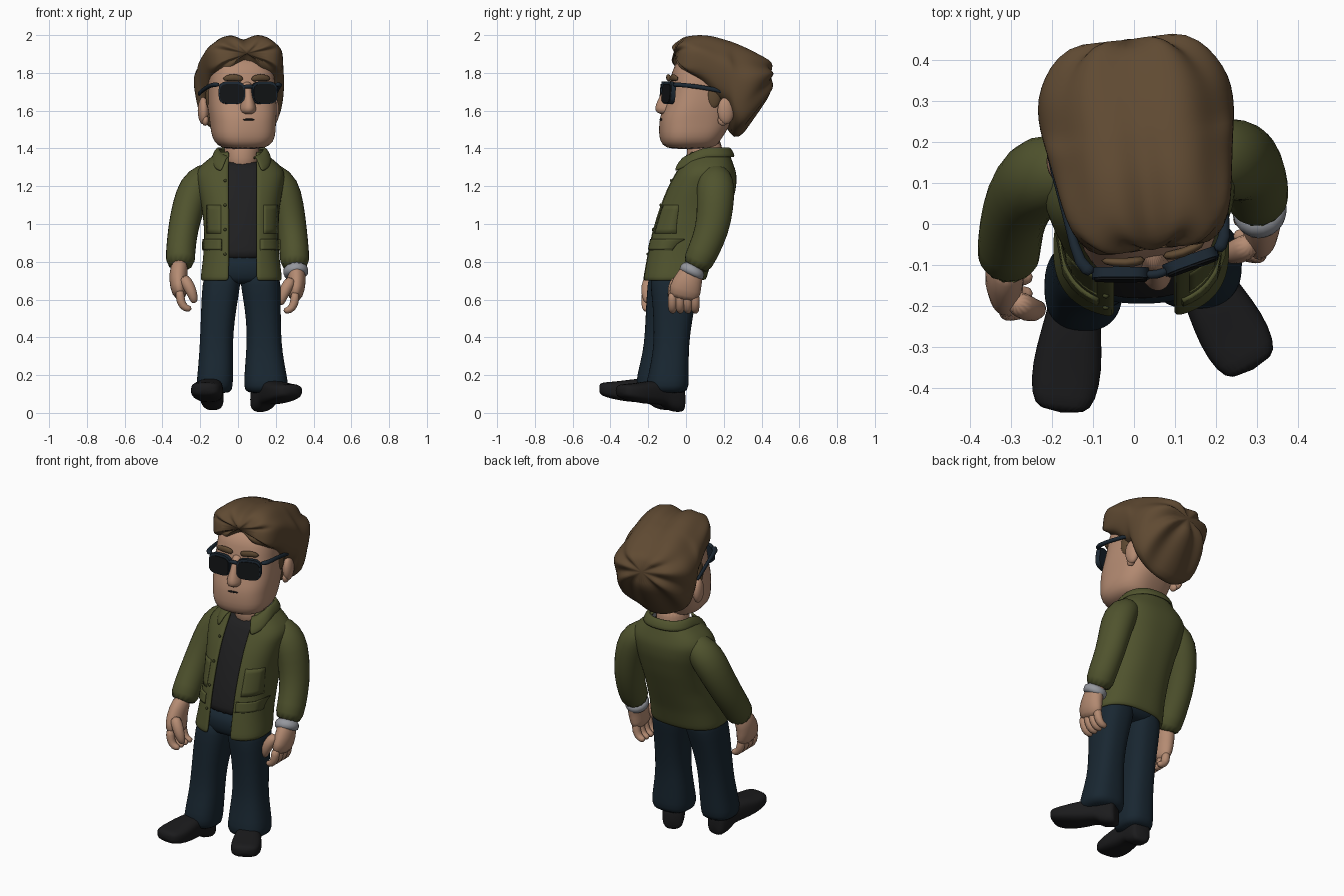
import bpy, bmesh
from math import sin, cos, asin, pi, copysign, exp, radians
from mathutils import Vector, Matrix

cube = bpy.data.objects.get("Cube")
if cube:
    bpy.data.objects.remove(cube)


def material(name, r, g, b):
    m = bpy.data.materials.new(name)
    m.use_nodes = True
    m.diffuse_color = (r, g, b, 1)
    m.node_tree.nodes["Principled BSDF"].inputs["Base Color"].default_value = (r, g, b, 1)
    return m


SKIN = material("skin", .46, .26, .17)
HAIR = material("brown hair", .115, .068, .032)
OLIVE = material("olive cloth", .08, .087, .027)
SEAM = material("dark olive", .05, .056, .018)
GREY = material("grey lining", .3, .31, .34)
DENIM = material("dark denim", .0095, .02, .031)
BLACK = material("black shirt", .014, .014, .015)
SHOE = material("black leather", .011, .011, .012)
FRAME = material("navy frame", .012, .022, .034)
LENS = material("dark lens", .006, .007, .008)

# ---------- helpers ----------
SEGS = 28


def power(v, n):
    return copysign(abs(v) ** (2 / n), v)


def hring(z, x0, x1, y0, y1, n=2.5):
    """Horizontal rounded ring from its extents."""
    return [Vector(((x0 + x1) / 2 + (x1 - x0) / 2 * power(sin(a), n),
                    (y0 + y1) / 2 - (y1 - y0) / 2 * power(cos(a), n), z))
            for a in (2 * pi * i / SEGS for i in range(SEGS))]


def vring(y, hw, z0, z1, n=2.5, segs=SEGS):
    """Upright rounded ring facing the front."""
    return [Vector((hw * power(sin(a), n), y, (z0 + z1) / 2 - (z1 - z0) / 2 * power(cos(a), n)))
            for a in (2 * pi * i / segs for i in range(segs))]


def loft(bm, rings, closed=True):
    rows = [[bm.verts.new(p) for p in r] for r in rings]
    k = len(rows[0])
    faces = []
    for lo, hi in zip(rows, rows[1:]):
        for j in range(k if closed else k - 1):
            m = (j + 1) % k
            faces.append(bm.faces.new((lo[j], lo[m], hi[m], hi[j])))
    if closed:
        faces += [bm.faces.new(rows[0][::-1]), bm.faces.new(rows[-1])]
        bmesh.ops.recalc_face_normals(bm, faces=faces)


def rod(bm, pts, radii, ref=(0, 1, 0)):
    """Tube through points with an oval radius at each."""
    pts = [Vector(p) for p in pts]
    rings = []
    for i, p in enumerate(pts):
        t = (pts[min(i + 1, len(pts) - 1)] - pts[max(i - 1, 0)]).normalized()
        u = Vector(ref).cross(t).normalized()
        v = t.cross(u)
        ru, rv = radii[i] if isinstance(radii[i], tuple) else (radii[i], radii[i])
        rings.append([p + u * ru * cos(a) + v * rv * sin(a)
                      for a in (2 * pi * k / 14 for k in range(14))])
    loft(bm, rings)


def finish(name, bm, mat, sub=1, matrix=None, thick=0, inner=None):
    for f in bm.faces:
        f.smooth = True
    for e in bm.edges:
        e.smooth = sub > 0 or e.calc_face_angle(0) < .7
    me = bpy.data.meshes.new(name)
    bm.to_mesh(me)
    bm.free()
    ob = bpy.data.objects.new(name, me)
    bpy.context.collection.objects.link(ob)
    me.materials.append(mat)
    if matrix:
        ob.matrix_world = matrix
    if thick:
        s = ob.modifiers.new("thickness", 'SOLIDIFY')
        s.thickness = thick
        if inner:
            me.materials.append(inner)
            s.material_offset = 1
    if sub:
        ob.modifiers.new("smooth", 'SUBSURF').levels = sub
        ob.modifiers["smooth"].render_levels = sub


def solid(name, mat, rings, **kw):
    bm = bmesh.new()
    loft(bm, rings)
    finish(name, bm, mat, **kw)


def tube(name, mat, pts, radii, ref=(0, 1, 0), **kw):
    bm = bmesh.new()
    rod(bm, pts, radii, ref)
    finish(name, bm, mat, **kw)


def ball(name, mat, loc, size, matrix=None):
    bm = bmesh.new()
    bmesh.ops.create_uvsphere(bm, u_segments=20, v_segments=12, radius=1,
                              matrix=Matrix.Translation(loc) @ Matrix.Diagonal((*size, 1)))
    finish(name, bm, mat, sub=0, matrix=matrix)


# ---------- torso and jacket ----------
TORSO = [(.70, -.20, .235, -.235, .105), (.82, -.185, .22, -.215, .14), (.95, -.178, .213, -.19, .19),
         (1.08, -.19, .22, -.15, .237), (1.2, -.215, .24, -.10, .268), (1.27, -.225, .25, -.06, .268),
         (1.32, -.195, .22, -.03, .25), (1.36, -.13, .16, -.01, .235), (1.39, -.1, .13, .0, .225)]


def extents(z):
    for a, b in zip(TORSO, TORSO[1:]):
        if z <= b[0]:
            f = (z - a[0]) / (b[0] - a[0])
            return [p + (q - p) * f for p, q in zip(a[1:], b[1:])]
    return TORSO[-1][1:]


def on_torso(a, z, off=0):
    x0, x1, y0, y1 = extents(z)
    return Vector(((x0 + x1) / 2 + ((x1 - x0) / 2 + off) * power(sin(a), 2.5),
                   (y0 + y1) / 2 - ((y1 - y0) / 2 + off) * power(cos(a), 2.5), z))


def angle(x, z):
    x0, x1 = extents(z)[:2]
    s = max(-1, min(1, (2 * x - x0 - x1) / (x1 - x0)))
    return copysign(asin(abs(s) ** 1.25), s)


def patch(name, mat, x0, x1, z0, z1, off, thick):
    bm = bmesh.new()
    rows = [z0 + (z1 - z0) * i / 6 for i in range(7)]
    loft(bm, [[on_torso(angle(x0 + (x1 - x0) * k / 5, z), z, off) for k in range(6)] for z in rows],
         closed=False)
    finish(name, bm, mat, sub=0, thick=thick)


bm = bmesh.new()
rings = []
for i in range(18):
    z = .70 + .69 * i / 17
    a0, a1 = angle(.10, z), 2 * pi + angle(-.05, z)
    rings.append([on_torso(a0 + (a1 - a0) * k / 44, z) for k in range(45)])
loft(bm, rings, closed=False)
finish("jacket", bm, OLIVE, thick=.02, inner=GREY)

solid("shirt", BLACK, [[on_torso(2 * pi * k / 32, .8 + .54 * i / 9, -.026) for k in range(32)]
                       for i in range(10)])

# Pockets and buttons
for x, side in ((-.135, "right"), (.165, "left")):
    patch(side + "_pocket_flap", OLIVE, x - .05, x + .05, .865, .92, .009, .012)
    patch(side + "_pocket_seam", SEAM, x - .05, x + .05, .86, .866, .005, .006)
    patch(side + "_chest_pocket", OLIVE, x - .03, x + .045, .95, 1.1, .002, .005)
for i in range(4):
    z = .84 + i * .13
    ball("button_%d" % (i + 1), SEAM, on_torso(angle(-.068, z), z, .001), (.008, .006, .008))

# Folded collar with wide drooping front points
bm = bmesh.new()
rings = []
for grow, drop in ((.042, .055), (.028, .02), (.01, 0), (-.002, .012)):
    r = []
    for k in range(31):
        a = radians(27 + 306 * k / 30)
        front = max(0, cos(a)) ** 1.3
        w = grow * (1 + 1.5 * front)
        r.append(Vector((.018 + (.115 + w) * power(sin(a), 2.3), .112 - (.107 + w) * power(cos(a), 2.3),
                         1.41 - .05 * front - drop * (1 + .75 * front))))
    rings.append(r)
loft(bm, rings, closed=False)
finish("collar", bm, OLIVE, thick=.014)

# ---------- arms and hands ----------
ARMS = {"right": ((-.10, .13, 1.275), (-.17, .13, 1.255), (-.225, .12, 1.195), (-.265, .085, 1.09),
                  (-.292, .03, .97), (-.305, -.05, .85), (-.305, -.10, .765)),
        "left": ((.12, .15, 1.275), (.185, .155, 1.255), (.235, .157, 1.195), (.265, .155, 1.09),
                 (.285, .14, .97), (.30, .09, .85), (.30, .04, .755))}
for side, pts in ARMS.items():
    s = 1 if side == "left" else -1
    tube(side + "_sleeve", OLIVE, pts,
         [.05, (.08, .09), (.097, .105), (.088, .1), (.082, .092), (.079, .084), .082])
    wx, wy, wz = pts[-1]
    bm = bmesh.new()
    rod(bm, [(wx, wy + .02, wz + .04), (wx + s * .012, wy - .02, wz - .03),
             (wx + s * .01, wy - .045, wz - .1), (wx - s * .003, wy - .055, wz - .16)],
        [(.046, .055), (.05, .07), (.048, .09), (.034, .08)])
    for k in range(4):
        y = wy - .112 + k * .04
        rod(bm, [(wx + s * .004, y, wz - .11), (wx, y, wz - .18),
                 (wx - s * .025, y, wz - .213), (wx - s * .06, y + .004, wz - .215)],
            [.025, .025, .022, .015])
    rod(bm, [(wx - s * .01, wy - .085, wz - .04), (wx - s * .05, wy - .11, wz - .1),
             (wx - s * .07, wy - .11, wz - .155), (wx - s * .075, wy - .1, wz - .185)],
        [.033, .033, .025, .015])
    finish(side + "_hand", bm, SKIN)
tube("left_cuff", GREY, [(.302, .05, .78), (.306, .03, .745), (.31, .018, .72)],
     [(.066, .066), (.07, .072), (.064, .068)])

# ---------- legs ----------
solid("hips", DENIM, [hring(.68, -.13, .17, -.17, .04), hring(.71, -.17, .21, -.19, .07),
                      hring(.77, -.175, .21, -.2, .09), hring(.85, -.16, .195, -.18, .12)])
LEGS = {"right": [(.10, -.21, -.035, -.235, -.06), (.14, -.222, -.028, -.265, -.045),
                  (.2, -.215, -.025, -.26, -.04), (.32, -.205, -.026, -.228, -.03),
                  (.42, -.2, -.026, -.218, -.015), (.56, -.195, -.008, -.212, .02),
                  (.68, -.19, .014, -.205, .06), (.78, -.17, .017, -.19, .08)],
        "left": [(.10, .04, .25, -.19, .0), (.14, .032, .268, -.215, .015),
                 (.2, .033, .258, -.2, .015), (.32, .043, .235, -.175, .014),
                 (.42, .048, .228, -.17, .022), (.56, .036, .226, -.175, .045),
                 (.68, .012, .228, -.19, .07), (.78, .01, .21, -.19, .09)]}
for side, rows in LEGS.items():
    solid(side + "_leg", DENIM, [hring(*r) for r in rows])

# ---------- shoes, heel to toe ----------
SHOES = [(0, .045, .012, .12), (.015, .06, .0, .15), (.095, .062, .015, .17), (.11, .062, .045, .17),
         (.19, .074, .045, .172), (.27, .086, .055, .158), (.345, .08, .072, .153), (.383, .056, .09, .148)]
for side, x, y, turn, lift in (("right", -.13, -.08, -7, .01), ("left", .105, -.02, 29, 0)):
    solid(side + "_shoe", SHOE, [vring(-d, w, a, b, 3) for d, w, a, b in SHOES],
          matrix=Matrix.Translation((x, y, lift)) @ Matrix.Rotation(radians(turn), 4, 'Z'))

# ---------- head, turned a little to its left ----------
H = Matrix.Translation((.02, .08, 0)) @ Matrix.Rotation(radians(10), 4, 'Z')
solid("neck", SKIN, [hring(1.27, -.07, .11, .0, .19, 2), hring(1.34, -.07, .11, .005, .19, 2),
                     hring(1.47, -.08, .12, .0, .2, 2)])
FACE = [(1.395, .085, -.16, .06), (1.415, .14, -.205, .08), (1.46, .166, -.222, .11), (1.52, .17, -.221, .15),
        (1.57, .175, -.216, .16), (1.62, .18, -.197, .17), (1.7, .178, -.17, .19), (1.8, .172, -.155, .2),
        (1.9, .15, -.12, .2)]
solid("head", SKIN, [hring(z, -w, w, a, b, 2.7) for z, w, a, b in FACE], matrix=H)
NOSE = [(1.578, .022, -.21), (1.59, .044, -.242), (1.615, .046, -.25), (1.65, .036, -.236),
        (1.7, .028, -.21), (1.76, .03, -.18)]
solid("nose", SKIN, [hring(z, -w, w, y, -.1, 2) for z, w, y in NOSE], matrix=H)
tube("mouth", BLACK, [(-.032, -.214, 1.552), (0, -.218, 1.554), (.032, -.214, 1.552)], [.005] * 3, matrix=H)

# Hair swept front to back with a centre parting, curtain fringe and ridges
HAIRS = [(-.14, .12, 1.87, 1.945), (-.12, .165, 1.835, 1.98), (-.08, .193, 1.795, 2.0),
         (-.02, .206, 1.74, 2.005), (.04, .214, 1.66, 2.0), (.08, .22, 1.62, 1.99), (.13, .228, 1.6, 1.975),
         (.15, .232, 1.47, 1.97), (.2, .238, 1.455, 1.95), (.25, .232, 1.53, 1.925), (.295, .21, 1.595, 1.9),
         (.34, .175, 1.66, 1.875), (.372, .115, 1.715, 1.85)]
rings = []
for y, w, a, b in HAIRS:
    ring = vring(y, w, a, b, 2.4, 56)
    mid = (a + b) / 2
    fade = max(0, min(1, (.3 - y) / .4))
    front = max(0, min(1, -y / .1))
    for i, p in enumerate(ring):
        ridge = 1 + .018 * cos(i * 2 * pi / 8) + .012 * cos(i * 2 * pi / 14 + 1)
        p.x *= ridge
        p.z = mid + (p.z - mid) * ridge
        p.y += .012 * cos(i * 2 * pi / 8) * min(1, abs(y - .1) / .2)
        if p.z > mid:
            p.z -= .04 * fade * exp(-(p.x / .035) ** 2)
        else:
            p.z += front * (.045 * exp(-(p.x / .045) ** 2) - 1.8 * p.x ** 2)
    rings.append(ring)
solid("hair", HAIR, rings, matrix=Matrix.Translation((.03, .08, 0)) @ Matrix.Rotation(radians(7), 4, 'Z'))

# Ears, sideburns, eyebrows and sunglasses
tilt = Matrix.Rotation(radians(-4), 4, 'X')
for s, side in ((1, "left"), (-1, "right")):
    ball(side + "_ear", SKIN, (s * .19, .1, 1.6), (.028, .045, .072), H)
    ball(side + "_earlobe", SKIN, (s * .182, .085, 1.55), (.018, .028, .03), H)
    ball(side + "_sideburn", HAIR, (s * .172, .04, 1.68), (.014, .036, .065), H)
    tube(side + "_eyebrow", HAIR, [(s * .02, -.165, 1.765), (s * .07, -.168, 1.78), (s * .13, -.148, 1.768)],
         [(.016, .012), (.02, .012), (.014, .01)], matrix=H)
    place = H @ Matrix.Translation((s * .087, -.19, 1.695)) @ Matrix.Rotation(radians(s * 10), 4, 'Z') @ tilt
    solid(side + "_lens", LENS, [vring(-.016, .064, -.056, .046, 3.4), vring(.01, .064, -.056, .046, 3.4)],
          sub=0, matrix=place)
    solid(side + "_rim", FRAME, [vring(-.011, .07, -.06, .06, 3.4), vring(.014, .07, -.06, .06, 3.4)],
          sub=0, matrix=place)
    tube(side + "_temple", FRAME, [(s * .15, -.175, 1.738), (s * .182, -.155, 1.738), (s * .19, -.05, 1.728),
                                   (s * .205, .1, 1.70), (s * .205, .15, 1.685)],
         [(.012, .018), (.012, .016)] + [(.012, .009)] * 3, ref=(1, 0, 0), matrix=H)
tube("glasses_bridge", FRAME, [(-.03, -.2, 1.725), (0, -.208, 1.73), (.03, -.2, 1.725)], [.011] * 3, matrix=H)
